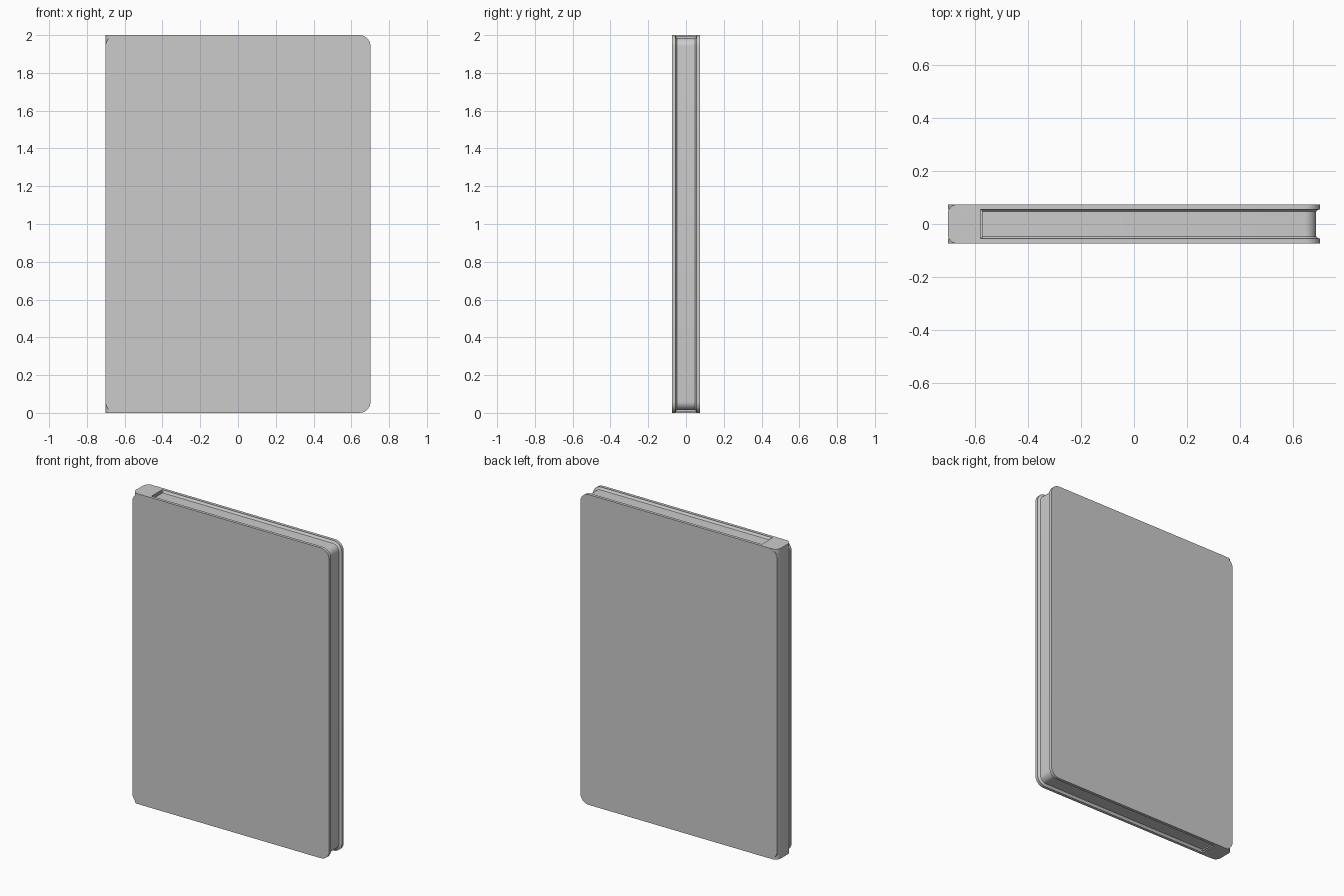
import bpy, bmesh, math

if "Cube" in bpy.data.objects:
    bpy.data.objects.remove(bpy.data.objects["Cube"])

W, D, H = 0.702, 0.074, 2.0   # half width, half depth, height
INNER = 0.055                 # inner face of the covers


def outline(x0, x1, z0, z1, r, steps=8):
    """Rounded rectangle in the xz plane."""
    pts = []
    corners = [(x1 - r, z0 + r, -90), (x1 - r, z1 - r, 0),
               (x0 + r, z1 - r, 90), (x0 + r, z0 + r, 180)]
    for cx, cz, start in corners:
        for i in range(steps + 1):
            a = math.radians(start + 90 * i / steps)
            pts.append((cx + r * math.cos(a), cz + r * math.sin(a)))
    return pts


def loft(name, rings):
    """Closed solid through a list of equal-length 3D rings."""
    bm = bmesh.new()
    loops = [[bm.verts.new(p) for p in ring] for ring in rings]
    n = len(loops[0])
    for a, b in zip(loops, loops[1:]):
        for i in range(n):
            j = (i + 1) % n
            bm.faces.new((a[i], a[j], b[j], b[i]))
    bm.faces.new(loops[0])
    bm.faces.new(loops[-1])
    bmesh.ops.recalc_face_normals(bm, faces=bm.faces)
    mesh = bpy.data.meshes.new(name)
    bm.to_mesh(mesh)
    bm.free()
    ob = bpy.data.objects.new(name, mesh)
    bpy.context.collection.objects.link(ob)
    bpy.ops.object.select_all(action='DESELECT')
    ob.select_set(True)
    bpy.context.view_layer.objects.active = ob
    bpy.ops.object.shade_smooth_by_angle(angle=math.radians(35))
    return ob


# Front and back covers with rounded corners
for name, s in (("front_cover", -1), ("back_cover", 1)):
    loft(name, [[(x, y * s, z) for x, z in outline(-W, W, 0, H, 0.06)]
                for y in (INNER, D)])

# Page block, recessed, curving out to meet the covers
layers = [(INNER + 0.001, 0.003), (0.0535, 0.007), (0.051, 0.012), (0.047, 0.016)]
layers = [(-y, i) for y, i in layers] + [(y, i) for y, i in reversed(layers)]
loft("page_block", [[(x, y, z) for x, z in
                     outline(-0.62, W - i, i, H - i, 0.06 - i)]
                    for y, i in layers])

# Full-height spine with rounded outer edges
r, sd = 0.036, D - 0.0005
profile = [(-0.579, -sd + 0.01), (-0.579, sd - 0.01)]
for cy, start in ((sd - r, 90), (r - sd, 180)):
    for i in range(9):
        a = math.radians(start + 90 * i / 8)
        profile.append((-W + r + r * math.cos(a), cy + r * math.sin(a)))
loft("spine", [[(x, y, z) for x, y in profile] for z in (0, H)])

# Small step joining the spine to the pages
step = [(-0.59, -0.054), (-0.571, -0.054), (-0.571, 0.054), (-0.59, 0.054)]
loft("spine_step", [[(x, y, z) for x, y in step] for z in (0.008, H - 0.008)])
